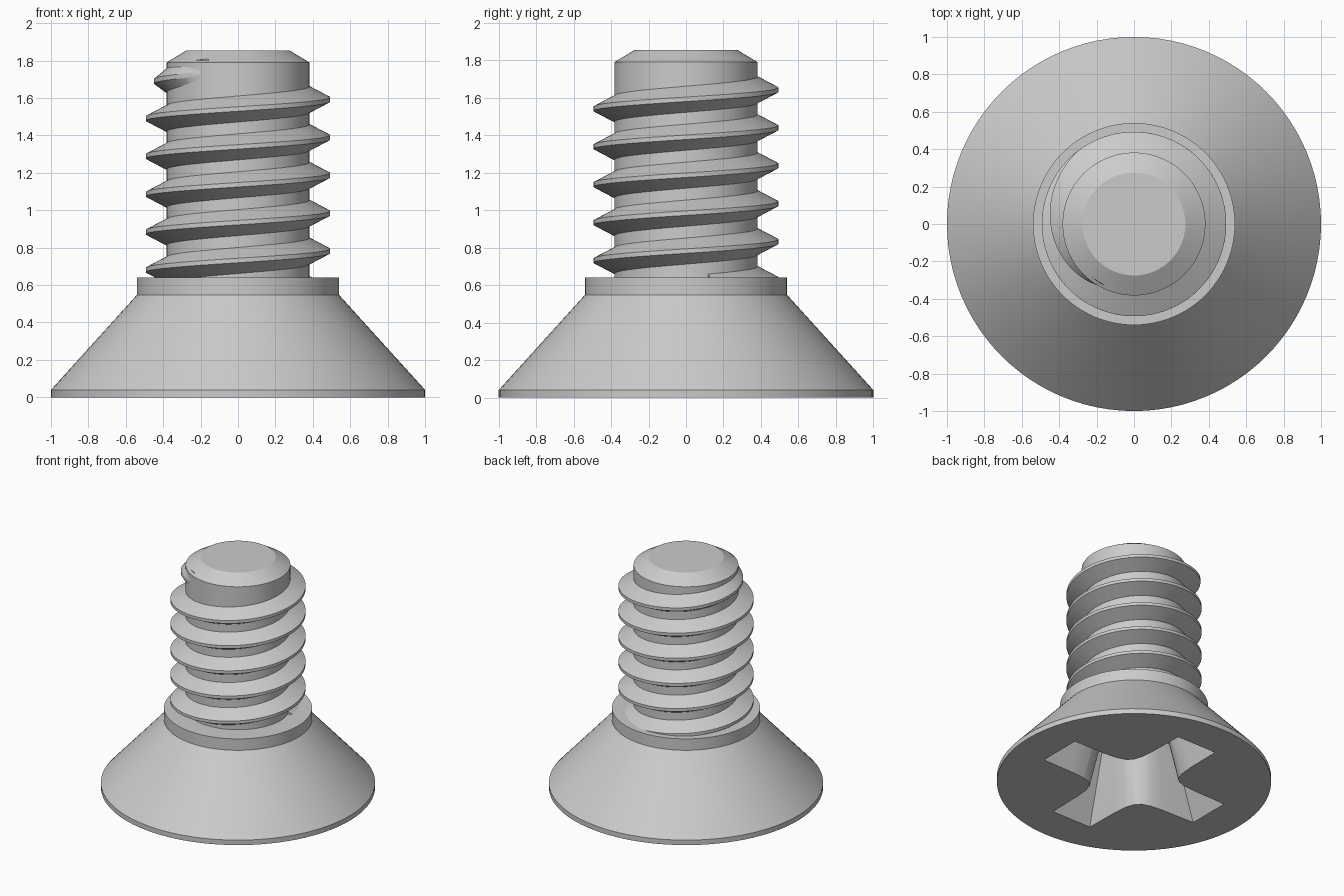
import bpy
import bmesh
from math import pi, sin, cos, tau, radians, ceil

if "Cube" in bpy.data.objects:
    bpy.data.objects.remove(bpy.data.objects["Cube"])

STEEL = (0.6, 0.6, 0.6, 1)
steel = bpy.data.materials.new("plain steel grey")
steel.use_nodes = True
steel.diffuse_color = STEEL
steel.node_tree.nodes["Principled BSDF"].inputs["Base Color"].default_value = STEEL


def select_only(obj):
    bpy.ops.object.select_all(action='DESELECT')
    obj.select_set(True)
    bpy.context.view_layer.objects.active = obj


def smooth(obj):
    select_only(obj)
    bpy.ops.object.shade_smooth_by_angle(angle=radians(25))


def loft(name, rings):
    """Skin equal rings of points and cap both ends."""
    bm = bmesh.new()
    loops = [[bm.verts.new(p) for p in ring] for ring in rings]
    for a, b in zip(loops, loops[1:]):
        n = len(a)
        for i in range(n):
            j = (i + 1) % n
            bm.faces.new((a[i], a[j], b[j], b[i]))
    bm.faces.new(loops[0][::-1])
    bm.faces.new(loops[-1])
    bmesh.ops.recalc_face_normals(bm, faces=bm.faces)
    mesh = bpy.data.meshes.new(name)
    bm.to_mesh(mesh)
    bm.free()
    obj = bpy.data.objects.new(name, mesh)
    obj.data.materials.append(steel)
    bpy.context.collection.objects.link(obj)
    return obj


def circle(r, z, n=96):
    return [(r * cos(tau * i / n), r * sin(tau * i / n), z) for i in range(n)]


def cross(points, z):
    """Four-armed outline from one half arm, listed from tip to inner corner."""
    arm = [(x, -y) for x, y in points[::-1]] + points
    ring = []
    for k in range(4):
        c, s = cos(k * pi / 2), sin(k * pi / 2)
        ring += [(x * c - y * s, x * s + y * c, z) for x, y in arm]
    return ring


# Countersunk head, collar and chamfered shank in one turned body
profile = [(1, 0), (1, 0.04), (0.54, 0.548), (0.54, 0.64),
           (0.382, 0.64), (0.382, 1.79), (0.275, 1.855)]
body = loft("screw_body", [circle(r, z) for r, z in profile])

# Tapered cross recess cut into the underside of the head
mouth = [(0.71, 0.175), (0.42, 0.18), (0.32, 0.19), (0.25, 0.212)]
deep = [(0.44, 0.07), (0.30, 0.08), (0.235, 0.095), (0.185, 0.12)]
lip = [(a + 0.02 * (a - c), b + 0.02 * (b - d))
       for (a, b), (c, d) in zip(mouth, deep)]
floor = [(x * 0.05, y * 0.05) for x, y in deep]
cutter = loft("recess_cutter", [cross(lip, -0.01), cross(deep, 0.5), cross(floor, 0.57)])
cutter.hide_render = True
cut = body.modifiers.new("cross_recess", 'BOOLEAN')
cut.operation = 'DIFFERENCE'
cut.solver = 'EXACT'
cut.object = cutter
select_only(body)
bpy.ops.object.modifier_apply(modifier=cut.name)
bpy.data.objects.remove(cutter)
smooth(body)

# Right-handed helical thread that fades out near the tip
PITCH, TOP_Z = 0.2025, 1.592
start, fade, end = -4.95 * tau, radians(127), radians(244)
steps = ceil((end - start) / tau * 96)
rings = []
for i in range(steps + 1):
    a = start + (end - start) * i / steps
    f = max(0, min(1, (end - a) / (end - fade)))
    crest = 0.372 + 0.121 * f ** 0.8
    z = TOP_Z + PITCH * a / tau
    section = [(0.362, -0.08), (crest, -0.012), (crest, 0.012), (0.362, 0.08)]
    rings.append([(r * cos(a), r * sin(a), z + h) for r, h in section])
smooth(loft("thread", rings))
